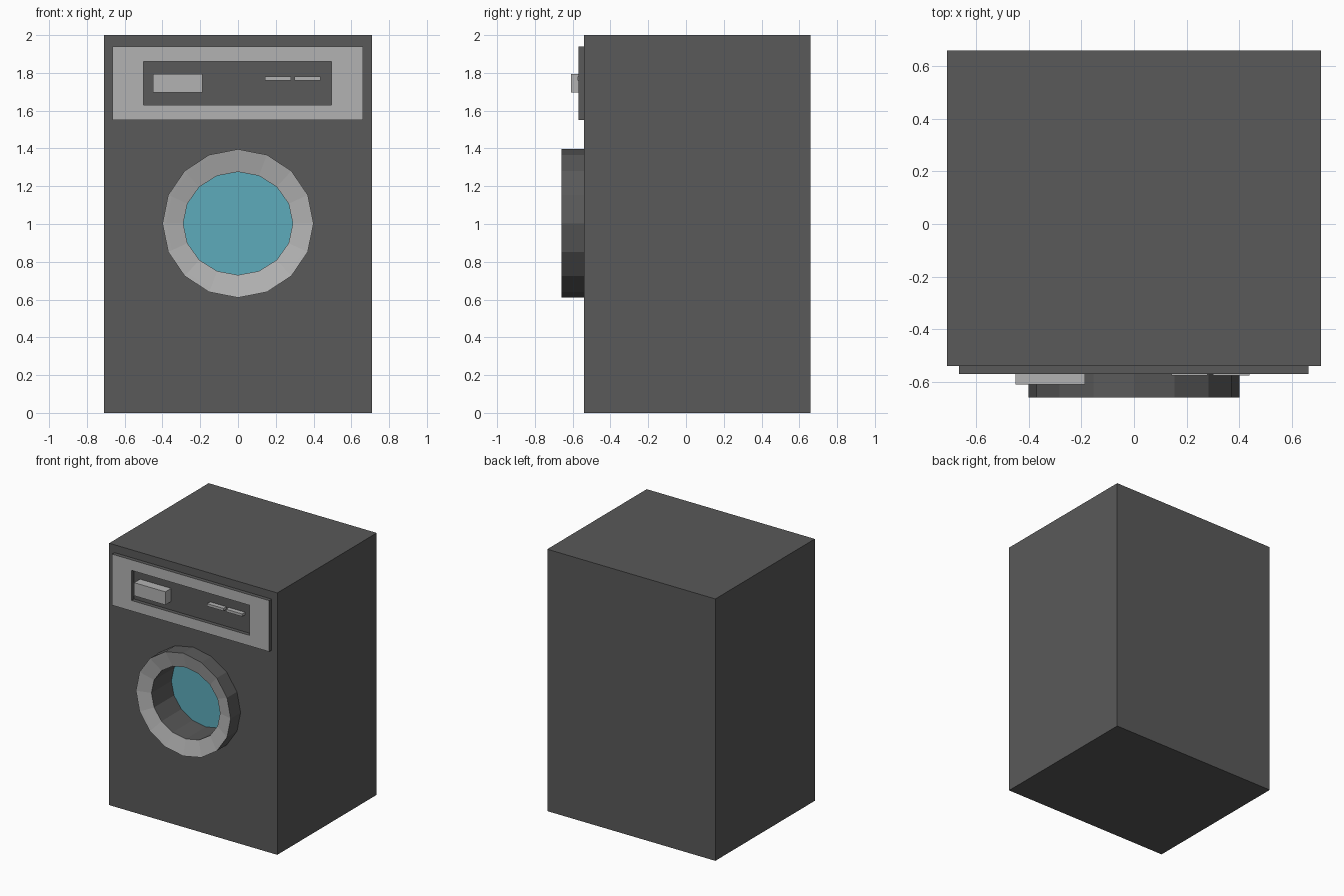
import bpy, bmesh, math

if "Cube" in bpy.data.objects:
    bpy.data.objects.remove(bpy.data.objects["Cube"])


def material(name, colour):
    m = bpy.data.materials.new(name)
    m.diffuse_color = (*colour, 1)
    m.use_nodes = True
    m.node_tree.nodes["Principled BSDF"].inputs["Base Color"].default_value = m.diffuse_color
    return m


DARK = material("dark_grey", (0.1, 0.1, 0.1))
LIGHT = material("light_grey", (0.45, 0.45, 0.45))
GLASS = material("blue_glass", (0.11, 0.41, 0.50))
FRONT = -0.54
DOOR_Z = 1.003


def oval(rx, rz, y, sides=16):
    return [(rx * math.sin(2 * math.pi * i / sides), y,
             DOOR_Z + rz * math.cos(2 * math.pi * i / sides)) for i in range(sides)]


def rect(x0, x1, z0, z1, y):
    return [(x0, y, z0), (x1, y, z0), (x1, y, z1), (x0, y, z1)]


def loft(name, loops, mats, bands, hollow=False):
    """Bridge successive loops; bands gives the material slot of each strip.
    Hollow shapes join the last loop to the first, others get end caps."""
    bm = bmesh.new()
    rings = [[bm.verts.new(p) for p in loop] for loop in loops]
    n = len(rings[0])
    pairs = list(zip(rings, rings[1:]))
    if hollow:
        pairs.append((rings[-1], rings[0]))
    for (a, b), slot in zip(pairs, bands):
        for i in range(n):
            j = (i + 1) % n
            bm.faces.new((a[i], a[j], b[j], b[i])).material_index = slot
    if not hollow:
        bm.faces.new(rings[0])
        bm.faces.new(rings[-1])
    bmesh.ops.recalc_face_normals(bm, faces=bm.faces)
    me = bpy.data.meshes.new(name)
    bm.to_mesh(me)
    bm.free()
    for m in mats:
        me.materials.append(m)
    ob = bpy.data.objects.new(name, me)
    bpy.context.collection.objects.link(ob)
    return ob


def box(name, x0, x1, y0, y1, z0, z1, mat):
    return loft(name, [rect(x0, x1, z0, z1, y0), rect(x0, x1, z0, z1, y1)], [mat], [0])


# Cabinet with the round door opening sunk into the front
cabinet = box("cabinet", -0.71, 0.71, FRONT, 0.66, 0, 2, DARK)
cutter = loft("door_cutter", [oval(0.29, 0.273, -0.8), oval(0.29, 0.273, -0.38)], [DARK], [0])
cutter.hide_render = True
mod = cabinet.modifiers.new("door_opening", 'BOOLEAN')
mod.operation = 'DIFFERENCE'
mod.solver = 'EXACT'
mod.object = cutter
bpy.context.view_layer.objects.active = cabinet
bpy.ops.object.modifier_apply(modifier=mod.name)
bpy.data.objects.remove(cutter)

# Door rim: dark walls, light face dished towards the opening
loft("door_rim", [oval(0.40, 0.393, FRONT), oval(0.40, 0.393, -0.66),
                  oval(0.38, 0.373, -0.655), oval(0.29, 0.273, -0.63),
                  oval(0.29, 0.273, FRONT)],
     [DARK, LIGHT], [0, 1, 1, 0, 0], hollow=True)

# Glass at the bottom of the opening
loft("door_glass", [oval(0.29, 0.273, -0.39), oval(0.29, 0.273, -0.38)], [GLASS], [0])

# Control panel frame around a recess
outer = (-0.665, 0.663, 1.55, 1.94)
inner = (-0.50, 0.495, 1.63, 1.86)
loft("control_panel_frame", [rect(*outer, FRONT), rect(*outer, -0.57),
                             rect(*inner, -0.57), rect(*inner, FRONT)],
     [DARK, LIGHT], [0, 1, 0, 0], hollow=True)

# Detergent drawer and two indicator bars in the recess
box("detergent_drawer", -0.45, -0.187, -0.61, FRONT, 1.695, 1.795, LIGHT)
for side, x in (("left", 0.142), ("right", 0.30)):
    box(side + "_indicator_bar", x, x + 0.138, -0.575, FRONT, 1.76, 1.78, LIGHT)
